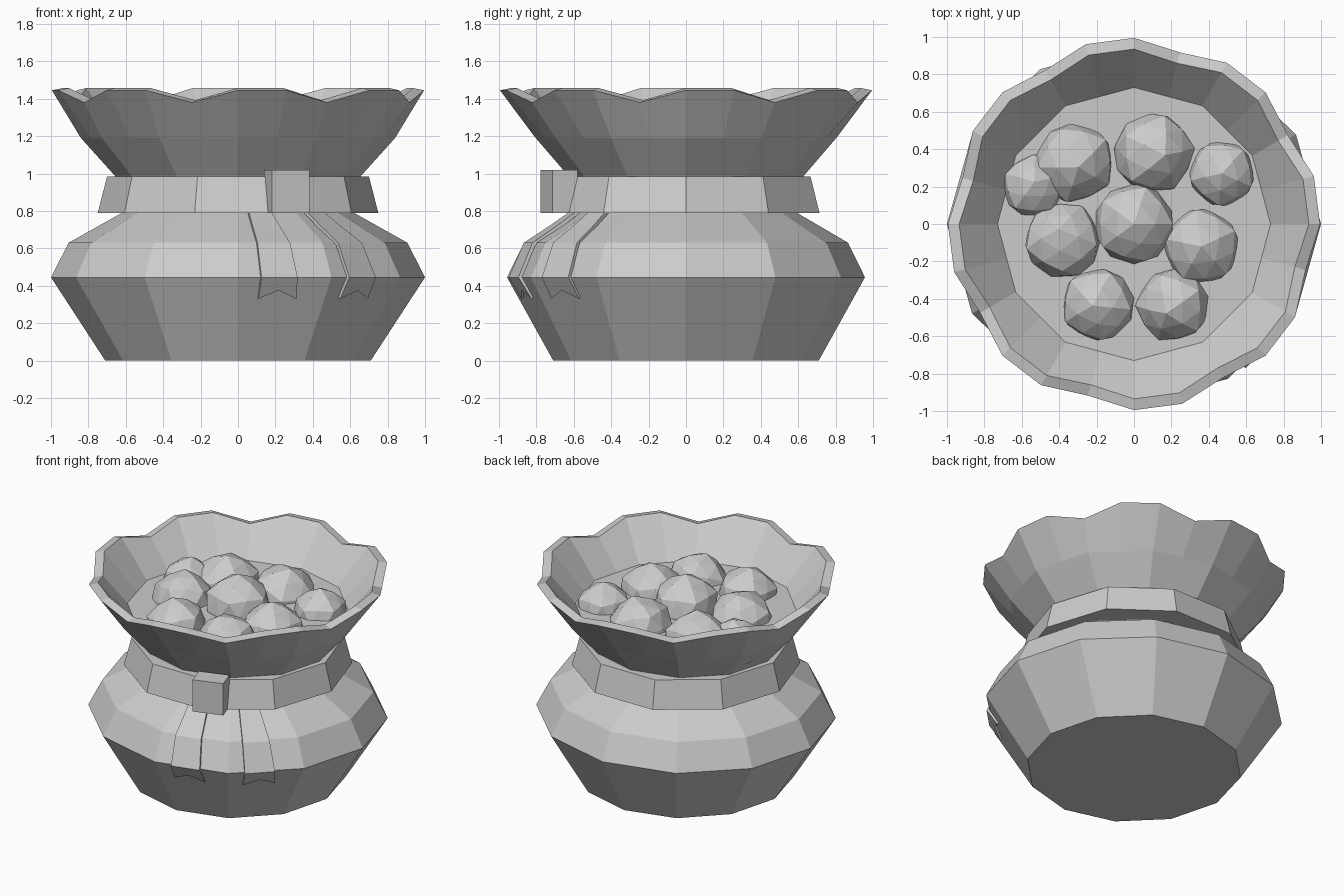
import bpy, bmesh, math
from mathutils import Vector, Matrix

cube = bpy.data.objects.get("Cube")
if cube:
    bpy.data.objects.remove(cube, do_unlink=True)

grey = bpy.data.materials.new("plain_grey")
grey.use_nodes = True
colour = (0.6, 0.6, 0.6, 1)
grey.diffuse_color = colour
grey.node_tree.nodes["Principled BSDF"].inputs["Base Color"].default_value = colour


def finish(bm, name, recalc=True):
    if recalc:
        bmesh.ops.recalc_face_normals(bm, faces=bm.faces[:])
    mesh = bpy.data.meshes.new(name)
    bm.to_mesh(mesh)
    bm.free()
    mesh.materials.append(grey)
    obj = bpy.data.objects.new(name, mesh)
    bpy.context.collection.objects.link(obj)
    return obj


def polar(radius, angle, z, depth=1.0):
    """Point at a bearing measured from the front (-y) towards +x."""
    return Vector((radius * math.sin(angle), -radius * math.cos(angle) * depth, z))


def loft(name, rings, caps=(), closed=False):
    """Skin a list of equally long point rings; caps lists the rings to fill."""
    bm = bmesh.new()
    loops = [[bm.verts.new(p) for p in ring] for ring in rings]
    pairs = list(zip(loops, loops[1:]))
    if closed:
        pairs.append((loops[-1], loops[0]))
    for low, high in pairs:
        n = len(low)
        for i in range(n):
            j = (i + 1) % n
            bm.faces.new((low[i], low[j], high[j], high[i]))
    for c in caps:
        bm.faces.new(loops[c])
    return finish(bm, name)


def ring(sides, radius, z, depth=1.0, start=0.0):
    return [polar(radius, start + math.tau * i / sides, z, depth) for i in range(sides)]


# Sack body, twelve sided
SQUASH = 0.957
loft("sack_body", [
    ring(12, 0.71, 0),
    ring(12, 1.0, 0.445, SQUASH),
    ring(12, 0.905, 0.63, SQUASH),
    ring(12, 0.62, 0.79, SQUASH),
    ring(12, 0.60, 0.89, SQUASH),
    ring(12, 0.66, 0.99, SQUASH),
], caps=(0,))


# Flared collar: straight lower rings with doubled points, wavy lip
def chord_ring(radius, z, depth=1.0):
    corners = ring(12, radius, z, depth)
    points = []
    for i, p in enumerate(corners):
        points += [p, (p + corners[(i + 1) % 12]) / 2]
    return points


def wavy_ring(inset, lift):
    points = []
    for k in range(24):
        dip = k % 3 == 2
        points.append(polar((0.95 if dip else 0.995) - inset, math.tau * k / 24,
                            (1.38 if dip else 1.445) + lift))
    return points


loft("collar", [
    chord_ring(0.66, 0.99, SQUASH),
    chord_ring(0.84, 1.19, SQUASH),
    wavy_ring(0, 0),
    wavy_ring(0.06, 0.012),
    chord_ring(0.73, 1.2),
], caps=(4,))

# Ribbon band, ten sided
corner = math.radians(18)
loft("ribbon_band", [
    ring(10, 0.75, 0.79, 1, corner),
    ring(10, 0.70, 0.985, 1, corner),
    ring(10, 0.60, 0.985, 1, corner),
    ring(10, 0.60, 0.79, 1, corner),
], closed=True)

# Ribbon knot
bm = bmesh.new()
bmesh.ops.create_cube(bm, size=1, matrix=Matrix.Translation((0.26, -0.68, 0.905))
                      @ Matrix.Rotation(math.radians(18), 4, "Z")
                      @ Matrix.Diagonal((0.21, 0.14, 0.23, 1)))
finish(bm, "ribbon_knot")


# Ribbon tails lying on the body, each ending in a notch
def ribbon_tail(name, bearing, reach, shift):
    angle = math.radians(bearing)
    out = polar(1, angle, 0)
    side = Vector((math.cos(angle), math.sin(angle), 0))
    path = [(0.62, 0.81, 0.06), (0.76, 0.72, 0.075), (0.91, 0.63, 0.09),
            (1.0, 0.445, 0.10), (0.925, 0.33, 0.105)]
    bm = bmesh.new()
    rows = []
    for i, (r, z, half) in enumerate(path):
        row = []
        for s in (-1, 0, 1):
            notch = 0.045 if i == len(path) - 1 and s == 0 else 0
            p = out * ((r + notch * 0.65) * reach + 0.02) + side * (shift * z / 0.45 * 0.8 + s * half)
            row.append(bm.verts.new((p.x, p.y, z + notch)))
        rows.append(row)
    for a, b in zip(rows, rows[1:]):
        for i in range(2):
            bm.faces.new((a[i], b[i], b[i + 1], a[i + 1]))
    obj = finish(bm, name, recalc=False)
    solid = obj.modifiers.new("thickness", "SOLIDIFY")
    solid.thickness = 0.02


ribbon_tail("ribbon_tail_inner", 15, 0.928, -0.03)
ribbon_tail("ribbon_tail_outer", 45, 0.946, -0.03)

# Faceted nuggets filling the sack: x, y, z, radius
nuggets = [
    (0.0, 0.0, 1.21, 0.23), (-0.32, 0.33, 1.15, 0.23), (0.10, 0.38, 1.16, 0.23),
    (0.47, 0.27, 1.17, 0.19), (-0.54, 0.20, 1.16, 0.18), (-0.38, -0.09, 1.17, 0.22),
    (0.36, -0.12, 1.16, 0.22), (-0.19, -0.43, 1.17, 0.21), (0.21, -0.43, 1.16, 0.21),
]
for i, (x, y, z, radius) in enumerate(nuggets):
    bm = bmesh.new()
    bmesh.ops.create_icosphere(bm, subdivisions=2, radius=radius)
    for v in bm.verts:
        if len(v.link_edges) == 6:
            v.co *= 0.93
    turn = Matrix.Rotation(0.7 * i, 4, "Z") @ Matrix.Rotation(0.15 * (i % 3), 4, "X")
    bmesh.ops.transform(bm, matrix=Matrix.Translation((x, y, z)) @ turn, verts=bm.verts[:])
    finish(bm, f"nugget_{i + 1}")
